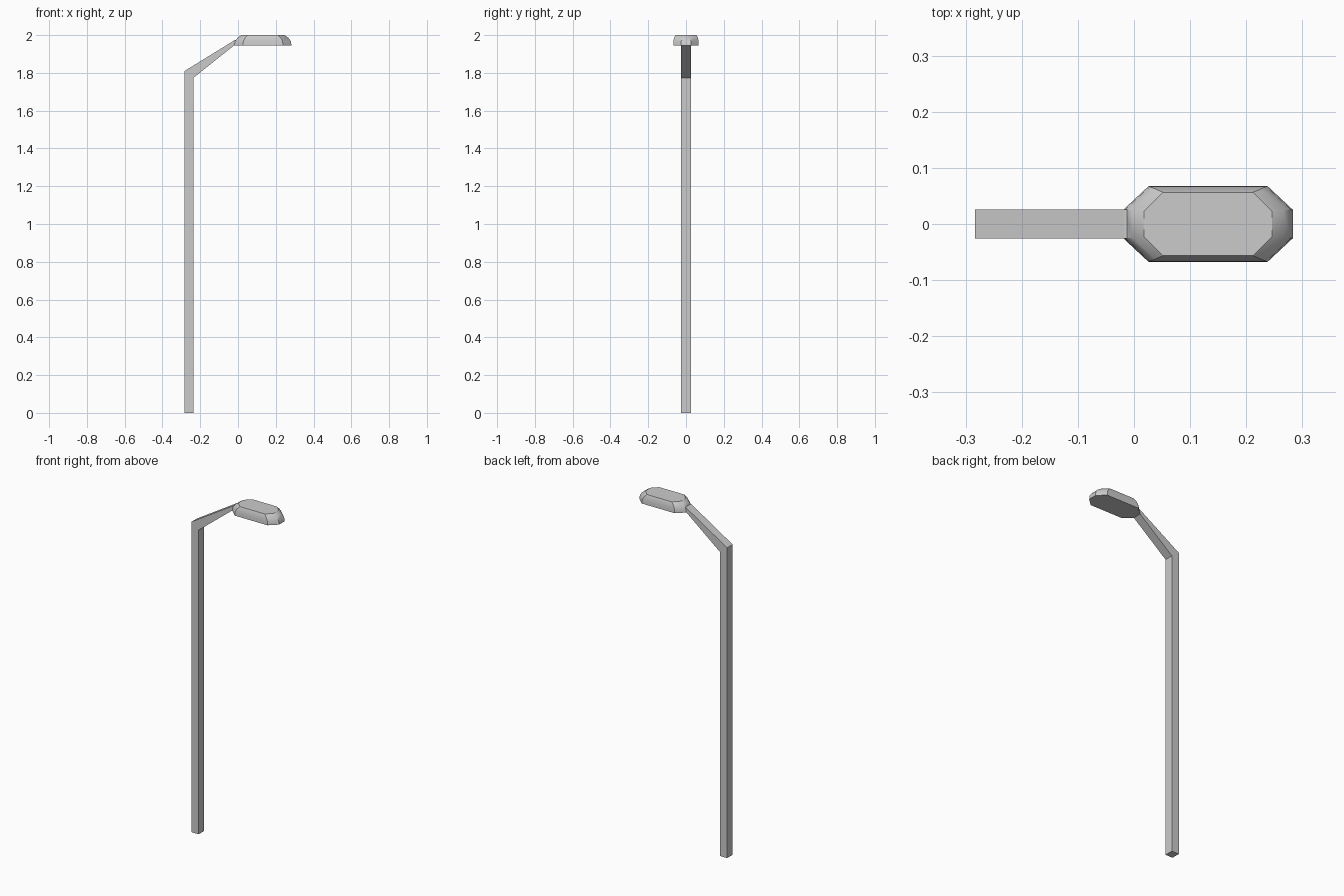
import bpy, bmesh

if "Cube" in bpy.data.objects:
    bpy.data.objects.remove(bpy.data.objects["Cube"])


def add_object(name, bm):
    bmesh.ops.recalc_face_normals(bm, faces=bm.faces)
    mesh = bpy.data.meshes.new(name)
    bm.to_mesh(mesh)
    bm.free()
    obj = bpy.data.objects.new(name, mesh)
    bpy.context.collection.objects.link(obj)
    return obj


def octagon(cx, half_x, half_y, flat_x, flat_y, z):
    """Corner-cut rectangle; flat_x / flat_y are half lengths of the straight sides."""
    quarter = [(half_x, flat_y), (flat_x, half_y)]
    pts = (quarter + [(-x, y) for x, y in reversed(quarter)]
           + [(-x, -y) for x, y in quarter]
           + [(x, -y) for x, y in reversed(quarter)])
    return [(cx + x, y, z) for x, y in pts]


# Pole with bent tapering arm: side profile of constant width
W = 0.0255
post = [(-0.283, 0), (-0.236, 0), (-0.236, 1.774), (-0.283, 1.81)]
arm = [(-0.02, 1.946), (-0.01, 1.95), (-0.01, 1.973), (-0.018, 1.973)]
bm = bmesh.new()
sides = []
for y in (-W, W):
    low = [bm.verts.new((x, y, z)) for x, z in post]
    far = [bm.verts.new((x, y, z)) for x, z in arm]
    bm.faces.new(low)
    bm.faces.new([low[3], low[2]] + far)
    sides.append(low[:3] + far + [low[3]])
a, b = sides
for i in range(len(a)):
    j = (i + 1) % len(a)
    bm.faces.new((a[i], a[j], b[j], b[i]))
add_object("pole_and_arm", bm)

# Lamp head: octagonal shell, rounding inward towards a flat top
bm = bmesh.new()
rings = []
for z, t in ((1.945, 0), (1.968, 0.08), (1.986, 0.45), (2.0, 1)):
    ring = octagon(0.132, 0.151 - 0.037 * t, 0.0675 - 0.011 * t,
                   0.106 - 0.026 * t, 0.0255 - 0.003 * t, z)
    rings.append([bm.verts.new(p) for p in ring])
for lo, hi in zip(rings, rings[1:]):
    for i in range(8):
        j = (i + 1) % 8
        bm.faces.new((lo[i], lo[j], hi[j], hi[i]))
bm.faces.new(rings[0])
bm.faces.new(rings[-1])
lamp = add_object("lamp_head", bm)
bpy.context.view_layer.objects.active = lamp
lamp.select_set(True)
bpy.ops.object.shade_smooth_by_angle(angle=0.55)
